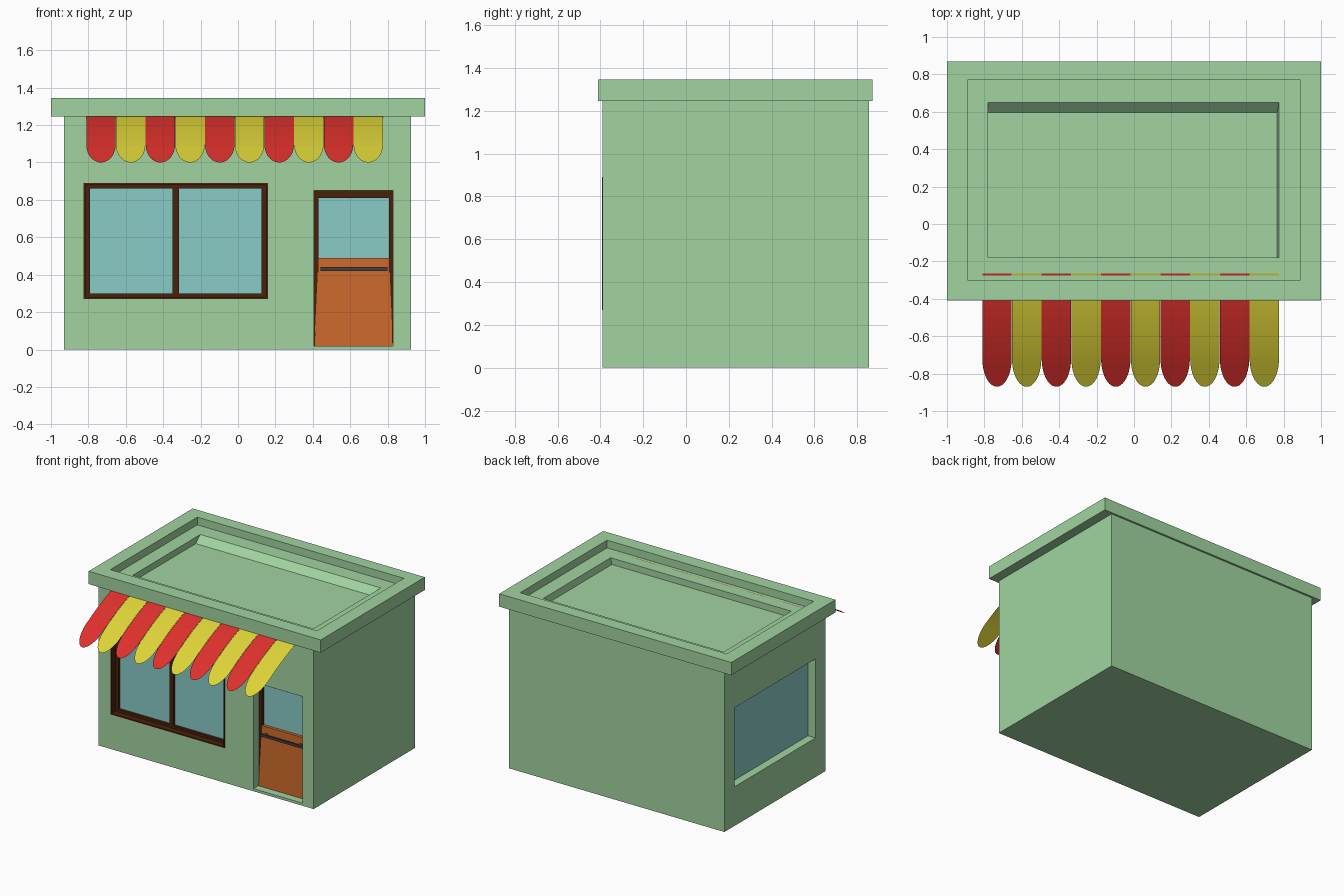
import bpy, bmesh, math

if "Cube" in bpy.data.objects:
    bpy.data.objects.remove(bpy.data.objects["Cube"])


def material(name, rgb):
    m = bpy.data.materials.new(name)
    lin = [c / 12.92 if c <= 0.04045 else ((c + 0.055) / 1.055) ** 2.4 for c in rgb]
    m.diffuse_color = (*lin, 1)
    m.use_nodes = True
    m.node_tree.nodes["Principled BSDF"].inputs["Base Color"].default_value = m.diffuse_color
    return m


GREEN = material("green_wall", (0.63, 0.83, 0.63))
GLASS = material("teal_glass", (0.54, 0.80, 0.78))
BROWN = material("dark_brown", (0.29, 0.13, 0.05))
ORANGE = material("orange_door", (0.80, 0.41, 0.17))
GREY = material("dark_grey", (0.25, 0.25, 0.25))
RED = material("awning_red", (0.87, 0.19, 0.17))
YELLOW = material("awning_yellow", (0.87, 0.83, 0.22))


def make(name, verts, faces, mat=None, fix_normals=True):
    me = bpy.data.meshes.new(name)
    me.from_pydata(verts, [], faces)
    if fix_normals:
        bm = bmesh.new()
        bm.from_mesh(me)
        bmesh.ops.recalc_face_normals(bm, faces=bm.faces)
        bm.to_mesh(me)
        bm.free()
    ob = bpy.data.objects.new(name, me)
    bpy.context.collection.objects.link(ob)
    if mat:
        me.materials.append(mat)
    return ob


def loft(name, rings, mat=None):
    """Closed solid through rectangles (x0, x1, y0, y1, z)."""
    verts, faces = [], []
    for x0, x1, y0, y1, z in rings:
        verts += [(x0, y0, z), (x1, y0, z), (x1, y1, z), (x0, y1, z)]
    n = len(rings)
    for r in range(n - 1):
        for i in range(4):
            j = (i + 1) % 4
            faces.append((4 * r + i, 4 * r + j, 4 * r + 4 + j, 4 * r + 4 + i))
    faces += [(3, 2, 1, 0), tuple(range(4 * n - 4, 4 * n))]
    return make(name, verts, faces, mat)


def box(name, x0, x1, y0, y1, z0, z1, mat=None):
    return loft(name, [(x0, x1, y0, y1, z0), (x0, x1, y0, y1, z1)], mat)


# Building shell: walls, overhanging cap, parapet and stepped roof
shell = loft("building_shell", [
    (-0.93, 0.925, -0.39, 0.855, 0.0),
    (-0.93, 0.925, -0.39, 0.855, 1.245),
    (-1.0, 1.0, -0.41, 0.87, 1.245),
    (-1.0, 1.0, -0.41, 0.87, 1.345),
    (-0.89, 0.89, -0.30, 0.77, 1.345),
    (-0.89, 0.89, -0.30, 0.77, 1.285),
    (-0.78, 0.775, -0.18, 0.65, 1.285),
    (-0.78, 0.765, -0.18, 0.595, 1.235)], GREEN)

# Openings: front window, door, left side window
openings = [
    ("front_window_cutter", -0.825, 0.16, -0.5, -0.31, 0.27, 0.89),
    ("door_cutter", 0.405, 0.83, -0.5, -0.27, 0.02, 0.85),
    ("side_window_cutter", -1.1, -0.86, -0.265, 0.73, 0.305, 0.92)]
bpy.context.view_layer.objects.active = shell
for spec in openings:
    cutter = box(*spec, GREEN)
    mod = shell.modifiers.new("cut", 'BOOLEAN')
    mod.operation = 'DIFFERENCE'
    mod.solver = 'EXACT'
    mod.object = cutter
    bpy.ops.object.modifier_apply(modifier=mod.name)
    bpy.data.objects.remove(cutter)

# Front window: glass, recessed frame bars and thin reveal lining
box("front_window_glass", -0.82, 0.155, -0.325, -0.312, 0.275, 0.885, GLASS)
for name, x0, x1, z0, z1 in [
        ("left", -0.825, -0.79, 0.27, 0.89), ("right", 0.125, 0.16, 0.27, 0.89),
        ("bottom", -0.79, 0.125, 0.27, 0.30), ("top", -0.79, 0.125, 0.86, 0.89),
        ("mullion", -0.35, -0.315, 0.30, 0.86)]:
    box("front_window_frame_" + name, x0, x1, -0.345, -0.315, z0, z1, BROWN)
for name, x0, x1, z0, z1 in [
        ("left", -0.825, -0.815, 0.27, 0.89), ("right", 0.15, 0.16, 0.27, 0.89),
        ("bottom", -0.815, 0.15, 0.27, 0.28), ("top", -0.815, 0.15, 0.88, 0.89)]:
    box("front_window_lining_" + name, x0, x1, -0.392, -0.345, z0, z1, BROWN)

# Side window glass
box("side_window_glass", -0.866, -0.858, -0.265, 0.73, 0.305, 0.92, GLASS)

# Door: frame, glass, tapered lower panel, push bar
box("door_frame_top", 0.405, 0.83, -0.32, -0.28, 0.81, 0.85, BROWN)
box("door_frame_left", 0.405, 0.43, -0.32, -0.28, 0.02, 0.81, BROWN)
box("door_frame_right", 0.808, 0.83, -0.32, -0.28, 0.02, 0.81, BROWN)
box("door_glass", 0.425, 0.812, -0.295, -0.275, 0.48, 0.815, GLASS)
loft("door_panel", [(0.408, 0.828, -0.33, -0.275, 0.02),
                    (0.43, 0.808, -0.318, -0.275, 0.49)], ORANGE)
box("door_push_bar", 0.44, 0.80, -0.35, -0.338, 0.42, 0.44, GREY)
for i, x in enumerate((0.46, 0.76)):
    box(f"push_bar_mount_{i + 1}", x, x + 0.02, -0.34, -0.30, 0.42, 0.44, GREY)

# Awning: ten thin curved strips with rounded ends
rows = [(-0.265, 1.288, 1), (-0.40, 1.244, 1), (-0.48, 1.214, 1),
        (-0.56, 1.179, 1), (-0.64, 1.139, 1), (-0.72, 1.095, 1)]
for k in range(1, 10):
    a = math.pi / 2 * k / 10
    rows.append((-0.72 - 0.15 * math.sin(a), 1.095 - 0.095 * math.sin(a), math.cos(a)))
pitch = 0.1588
for s in range(10):
    cx = -0.812 + pitch * (s + 0.5)
    verts, faces = [], []
    for y, z, w in rows:
        verts += [(cx - w * 0.0785, y, z), (cx + w * 0.0785, y, z)]
    for r in range(len(rows) - 1):
        i = 2 * r
        faces.append((i, i + 2, i + 3, i + 1))
    tip = len(verts)
    verts.append((cx, -0.87, 1.0))
    faces.append((tip - 2, tip, tip - 1))
    strip = make(f"awning_strip_{s + 1}", verts, faces, YELLOW if s % 2 else RED, False)
    for p in strip.data.polygons:
        p.use_smooth = True
